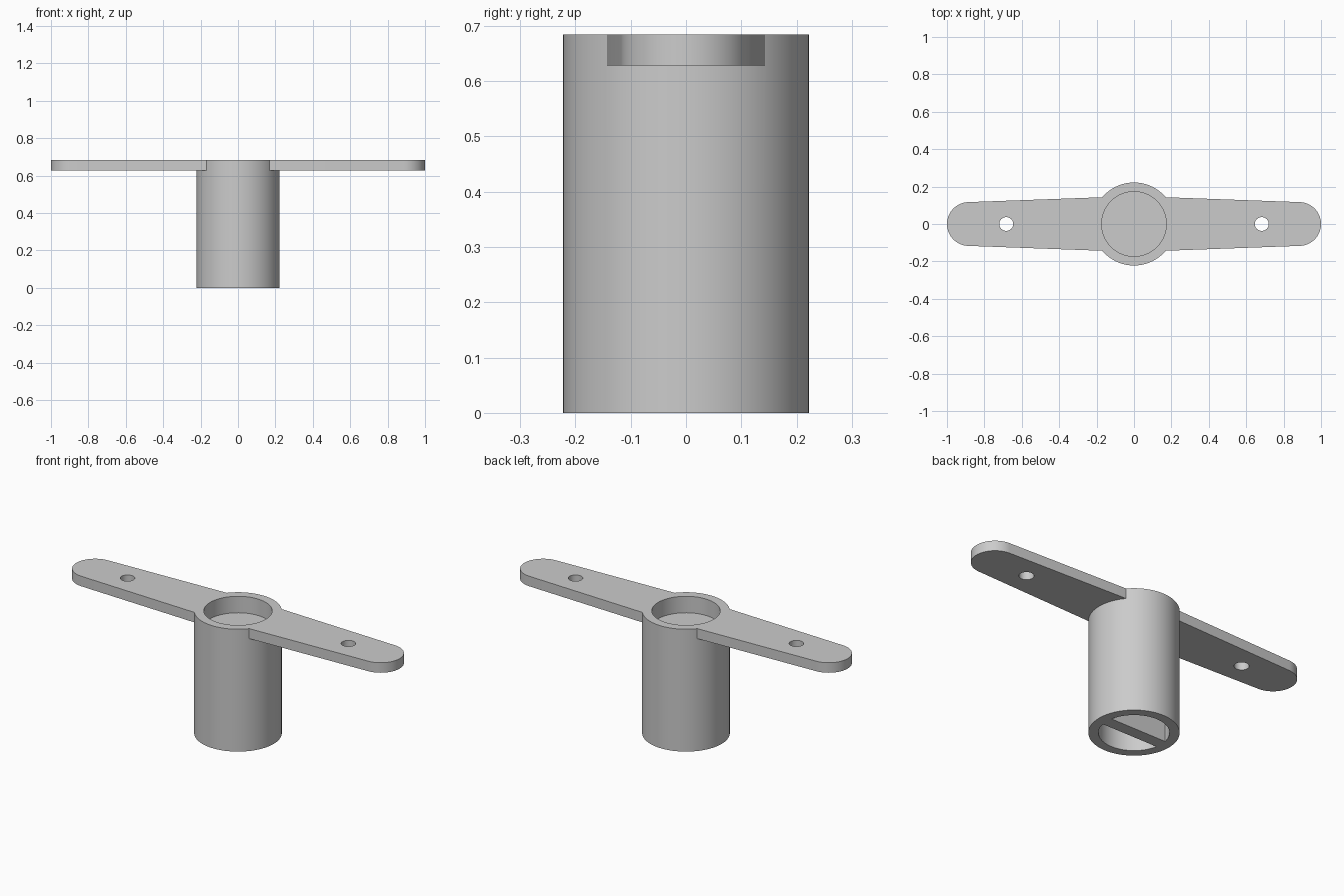
import bpy, bmesh, math

cube = bpy.data.objects.get("Cube")
if cube:
    bpy.data.objects.remove(cube, do_unlink=True)

TOP, ARM_Z = 0.684, 0.628
OUTER, INNER = 0.222, 0.173

grey = bpy.data.materials.new("plain grey")
grey.use_nodes = True
grey.diffuse_color = (0.6, 0.6, 0.6, 1)
grey.node_tree.nodes["Principled BSDF"].inputs["Base Color"].default_value = (0.6, 0.6, 0.6, 1)


def prism(name, outline, z0, z1):
    """Extrude a counter-clockwise outline from z0 up to z1."""
    bm = bmesh.new()
    low = [bm.verts.new((x, y, z0)) for x, y in outline]
    high = [bm.verts.new((x, y, z1)) for x, y in outline]
    bm.faces.new(low[::-1])
    bm.faces.new(high)
    n = len(outline)
    for i in range(n):
        j = (i + 1) % n
        bm.faces.new((low[i], low[j], high[j], high[i]))
    mesh = bpy.data.meshes.new(name)
    bm.to_mesh(mesh)
    bm.free()
    mesh.materials.append(grey)
    obj = bpy.data.objects.new(name, mesh)
    bpy.context.collection.objects.link(obj)
    return obj


def arc(cx, r, start, end, steps):
    angles = [math.radians(start + (end - start) * i / steps) for i in range(steps + 1)]
    return [(cx + r * math.cos(a), r * math.sin(a)) for a in angles]


def circle(cx, r, steps=96):
    return arc(cx, r, 0, 360, steps)[:-1]


def boolean(target, tool, operation):
    mod = target.modifiers.new(tool.name, "BOOLEAN")
    mod.operation = operation
    mod.solver = "EXACT"
    mod.object = tool
    bpy.context.view_layer.objects.active = target
    bpy.ops.object.modifier_apply(modifier=mod.name)
    bpy.data.objects.remove(tool, do_unlink=True)


# Hub and two tapered arms with rounded ends
body = prism("handle_body", circle(0, OUTER), 0, TOP)
tip = arc(0.883, 0.117, -88, 88, 32)
right_half = [(0.17, -0.143)] + tip + [(0.17, 0.143)]
outline = right_half + [(-x, -y) for x, y in right_half]
boolean(body, prism("arms", outline, ARM_Z, TOP), "UNION")

# Shallow round recess on top
boolean(body, prism("top_recess", circle(0, INNER), 0.592, TOP + 0.1), "DIFFERENCE")

# Deep socket underneath, split by a cross bar along x
half_bar = 0.033
a = math.degrees(math.asin(half_bar / INNER))
for name, start in (("back_socket", a), ("front_socket", 180 + a)):
    pocket = arc(0, INNER, start, start + 180 - 2 * a, 48)
    boolean(body, prism(name, pocket, -0.1, 0.5), "DIFFERENCE")

# Screw holes
for x in (-0.683, 0.683):
    boolean(body, prism("screw_hole", circle(x, 0.037, 32), 0.5, TOP + 0.1), "DIFFERENCE")

bpy.ops.object.select_all(action="DESELECT")
body.select_set(True)
bpy.context.view_layer.objects.active = body
bpy.ops.object.shade_smooth_by_angle(angle=math.radians(30))
